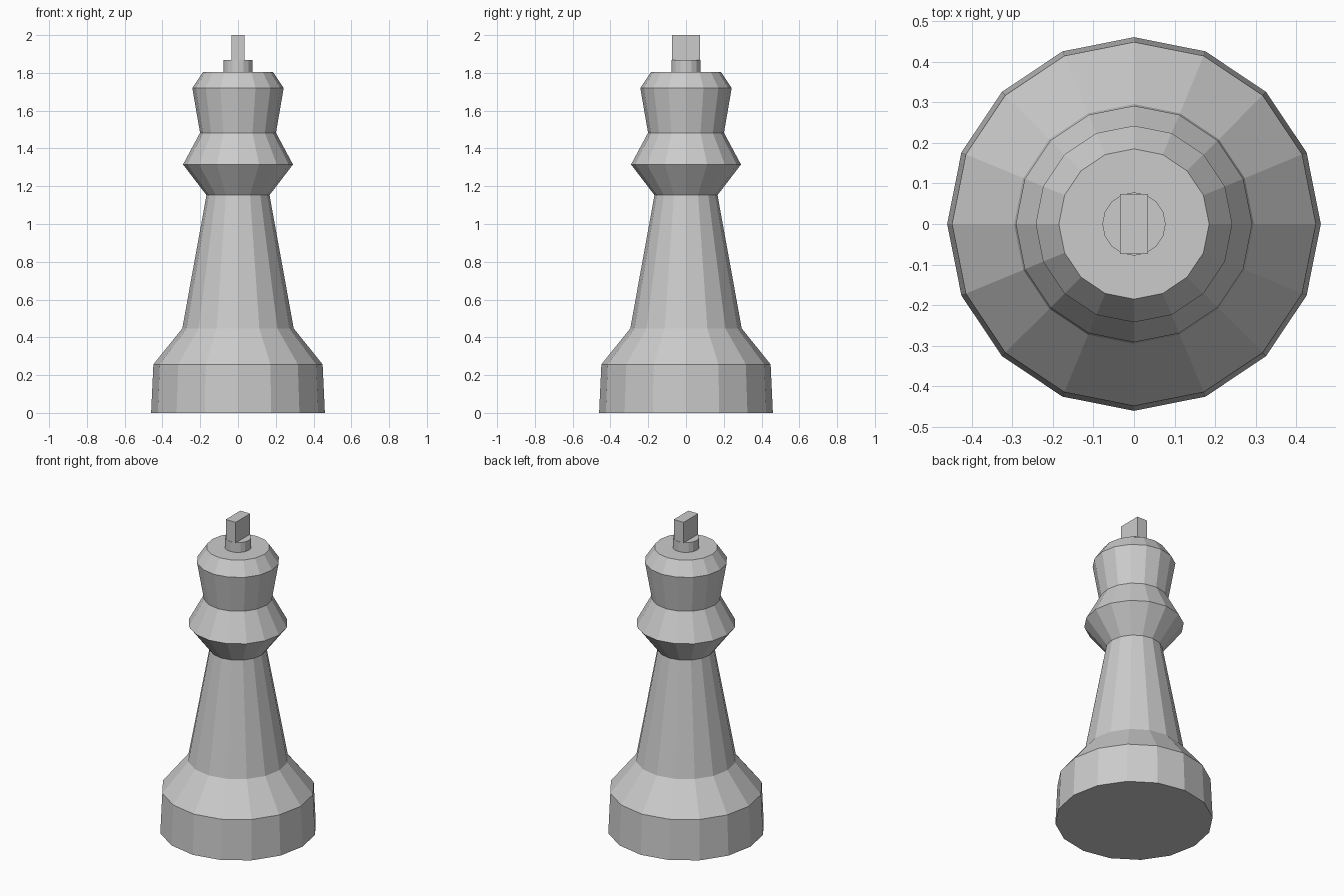
import bpy, bmesh
from math import cos, sin, tau

if "Cube" in bpy.data.objects:
    bpy.data.objects.remove(bpy.data.objects["Cube"])


def lathe(name, profile, sides=16):
    """Faceted turned solid from (radius, height) points, capped at both ends."""
    bm = bmesh.new()
    rings = [[bm.verts.new((r * cos(tau * i / sides), r * sin(tau * i / sides), z))
              for i in range(sides)] for r, z in profile]
    for low, high in zip(rings, rings[1:]):
        for i in range(sides):
            j = (i + 1) % sides
            bm.faces.new((low[i], low[j], high[j], high[i]))
    bm.faces.new(rings[0][::-1])
    bm.faces.new(rings[-1])
    mesh = bpy.data.meshes.new(name)
    bm.to_mesh(mesh)
    bm.free()
    obj = bpy.data.objects.new(name, mesh)
    bpy.context.collection.objects.link(obj)
    return obj


# Turned body: foot, shoulder, tapered stem, collar, flared head, bevelled top
lathe("body", [
    (0.46, 0), (0.448, 0.257), (0.295, 0.447), (0.167, 1.153),
    (0.291, 1.315), (0.201, 1.483), (0.242, 1.72), (0.185, 1.805),
])

# Small round button on the head
lathe("finial_base", [(0.078, 1.805), (0.078, 1.868)])

# Upright block on the button
bpy.ops.mesh.primitive_cube_add(size=1, location=(0, 0, 1.934))
block = bpy.context.object
block.name = "finial_block"
block.scale = (0.07, 0.148, 0.132)
